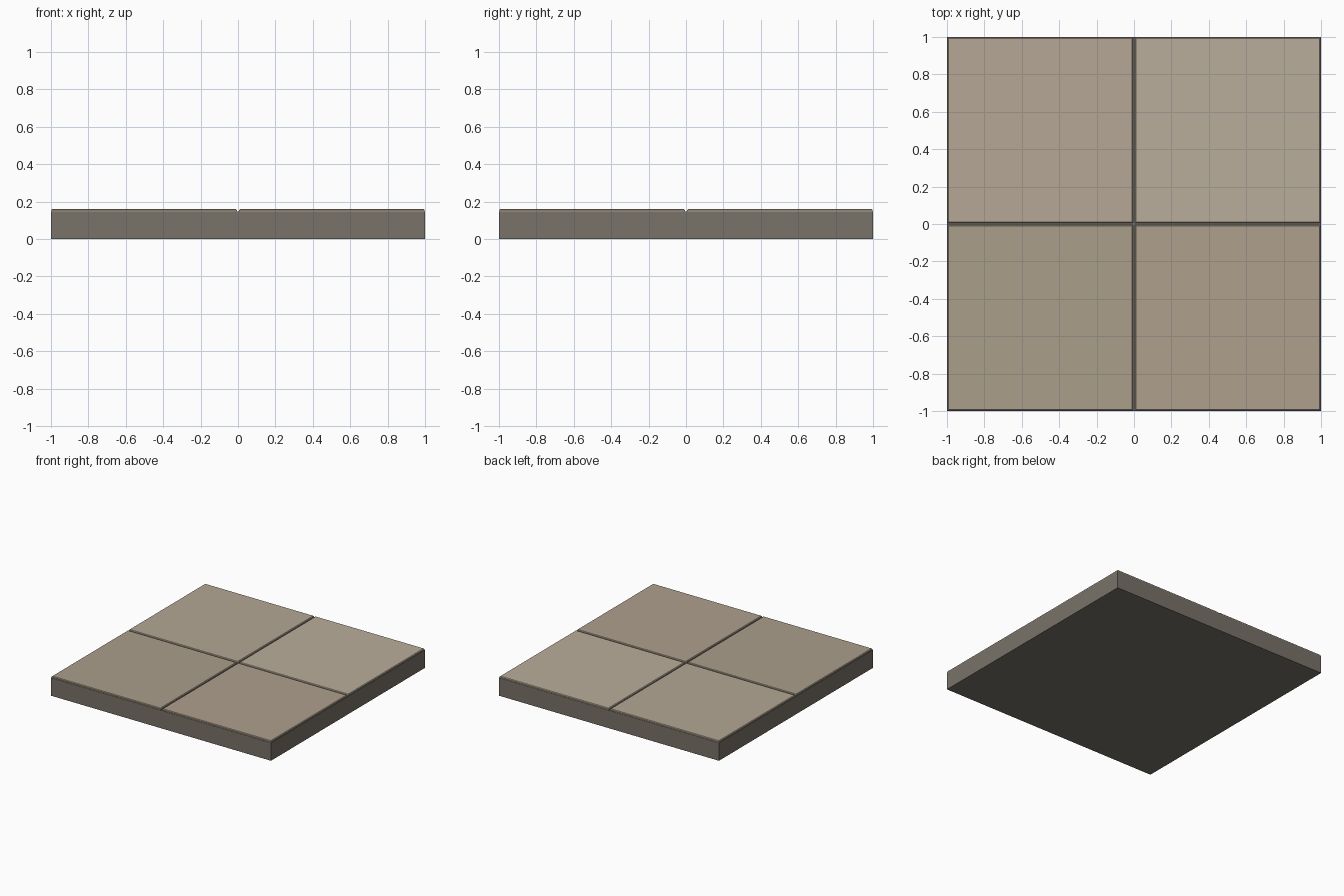
import bpy, bmesh

if "Cube" in bpy.data.objects:
    bpy.data.objects.remove(bpy.data.objects["Cube"])


def material(name, rgb):
    m = bpy.data.materials.new(name)
    m.diffuse_color = (*rgb, 1)
    m.use_nodes = True
    m.node_tree.nodes["Principled BSDF"].inputs["Base Color"].default_value = m.diffuse_color
    return m


def box(name, lo, hi, mat, chamfer=0):
    """Box between two corners, with optional chamfered top rim."""
    bm = bmesh.new()
    bmesh.ops.create_cube(bm, size=1)
    for v in bm.verts:
        v.co = [(lo[i] + hi[i]) / 2 + v.co[i] * (hi[i] - lo[i]) for i in range(3)]
    if chamfer:
        rim = [e for e in bm.edges if all(v.co.z > hi[2] - 1e-5 for v in e.verts)]
        bmesh.ops.bevel(bm, geom=rim, offset=chamfer, segments=1,
                        affect='EDGES', profile=0.5)
    me = bpy.data.meshes.new(name)
    bm.to_mesh(me)
    bm.free()
    me.materials.append(mat)
    ob = bpy.data.objects.new(name, me)
    bpy.context.collection.objects.link(ob)
    return ob


# Mortar bed that carries the tiles
box("floor_slab", (-1, -1, 0), (1, 1, 0.147), material("mortar", (0.19, 0.17, 0.14)))

# Four stone tiles, each a slightly different shade, separated by thin joints
GAP, EDGE, TOP = 0.006, 0.997, 0.16
shades = {
    (-1, -1): ("front_left", (0.40, 0.345, 0.26)),
    (1, -1): ("front_right", (0.43, 0.35, 0.27)),
    (-1, 1): ("back_left", (0.46, 0.39, 0.30)),
    (1, 1): ("back_right", (0.485, 0.42, 0.325)),
}
for (sx, sy), (place, rgb) in shades.items():
    x = sorted((sx * GAP, sx * EDGE))
    y = sorted((sy * GAP, sy * EDGE))
    box(f"{place}_tile", (x[0], y[0], 0.14), (x[1], y[1], TOP),
        material(f"{place}_stone", rgb), chamfer=0.005)
